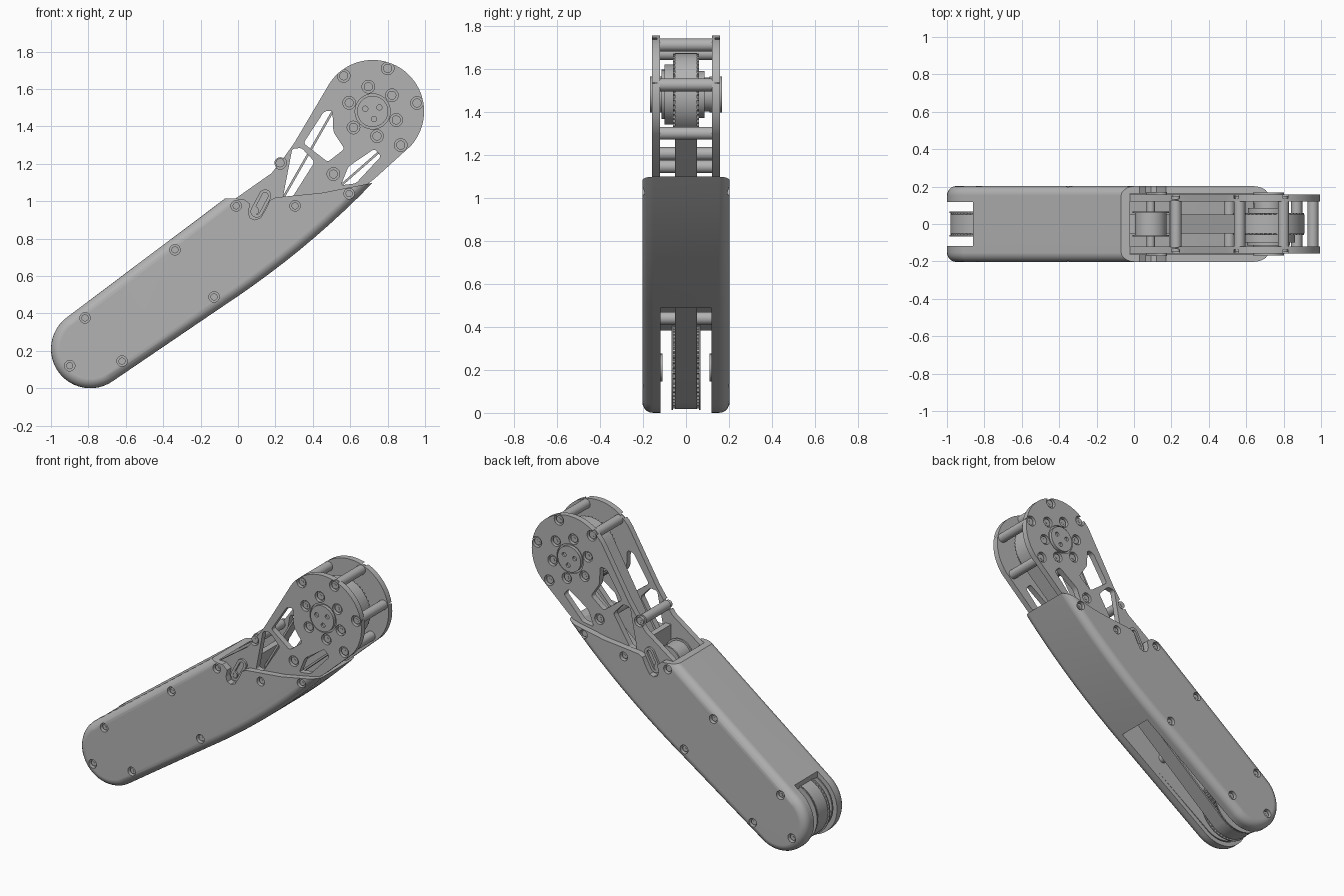
import bpy, bmesh
from math import sin, cos, radians, pi

cube = bpy.data.objects.get("Cube")
if cube:
    bpy.data.objects.remove(cube)

grey = bpy.data.materials.new("satin_grey")
grey.use_nodes = True
grey.diffuse_color = (0.45, 0.45, 0.45, 1)
grey.node_tree.nodes["Principled BSDF"].inputs["Base Color"].default_value = (0.45, 0.45, 0.45, 1)
parts = []
LOW, TOP, IDLER = (-0.79, 0.21), (0.72, 1.48), (0.09, 0.95)


def finish(bm, name):
    bmesh.ops.recalc_face_normals(bm, faces=bm.faces[:])
    me = bpy.data.meshes.new(name)
    bm.to_mesh(me)
    bm.free()
    me.materials.append(grey)
    ob = bpy.data.objects.new(name, me)
    bpy.context.scene.collection.objects.link(ob)
    parts.append(ob)
    return ob


def add_prism(bm, pts, y0, y1, corner=0):
    """Extrude an x-z outline along y, optionally rounding its corners."""
    face = bm.faces.new([bm.verts.new((x, y0, z)) for x, z in pts])
    old = set(face.verts)
    new = bmesh.ops.extrude_face_region(bm, geom=[face])["geom"]
    top = [v for v in new if isinstance(v, bmesh.types.BMVert)]
    bmesh.ops.translate(bm, verts=top, vec=(0, y1 - y0, 0))
    if corner:
        side = [e for v in top for e in v.link_edges if e.other_vert(v) in old]
        bmesh.ops.bevel(bm, geom=side, offset=corner, segments=4, profile=0.5, affect='EDGES')


def prism(name, pts, y0, y1, corner=0):
    bm = bmesh.new()
    add_prism(bm, pts, y0, y1, corner)
    return finish(bm, name)


def arc(c, r, a0, a1, n=24):
    steps = [radians(a0 + (a1 - a0) * i / n) for i in range(n + 1)]
    return [(c[0] + r * cos(a), c[1] + r * sin(a)) for a in steps]


def circle(c, r, n=32):
    return arc(c, r, 0, 360, n)[:-1]


def bend(a, b, c, n=12):
    """Quadratic curve from a to c, pulled towards b."""
    ts = [i / n for i in range(n + 1)]
    return [tuple((1 - t) ** 2 * p + 2 * t * (1 - t) * q + t * t * r for p, q, r in zip(a, b, c)) for t in ts]


def discs(name, centres, r, spans, n=24):
    """One object made of cylinders along y."""
    bm = bmesh.new()
    for c in centres:
        for y0, y1 in spans:
            add_prism(bm, circle(c, r, n), y0, y1)
    return finish(bm, name)


def apply_mods(ob):
    dg = bpy.context.evaluated_depsgraph_get()
    me = bpy.data.meshes.new_from_object(ob.evaluated_get(dg))
    ob.modifiers.clear()
    ob.data = me


def cut(ob, *cutters):
    for c in cutters:
        m = ob.modifiers.new("cut", 'BOOLEAN')
        m.operation, m.solver, m.object = 'DIFFERENCE', 'EXACT', c
        apply_mods(ob)
        parts.remove(c)
        bpy.data.objects.remove(c)


def both(a, b):
    return [(-b, -a), (a, b)]


# Outer shell: rounded prism, hollowed, opened at the top and slotted at the low end
under = bend((-0.1, 0.425), (0.45, 0.785), (0.85, 1.24))
inner = [(x - 0.018, z + 0.024) for x, z in under]
bm = bmesh.new()
add_prism(bm, arc(LOW, 0.21, 127, 305) + under + [(0.4, 1.367)], -0.203, 0.203)
rim = [e for e in bm.edges if abs(e.verts[0].co.y - e.verts[1].co.y) < 0.001]
bmesh.ops.bevel(bm, geom=rim, offset=0.05, segments=5, profile=0.5, affect='EDGES')
shell = finish(bm, "outer_shell")
opening = prism("opening_cutter", [(-0.07, 1.015), (0.03, 1.012), (0.065, 0.985), (0.055, 0.94), (0.065, 0.91),
                (0.09, 0.9), (0.12, 0.91), (0.15, 0.96), (0.17, 1.005), (0.2, 1.02), (0.45, 1.045),
                (0.73, 1.10), (1.2, 1.2), (1.2, 1.8), (-0.07, 1.8)], -0.3, 0.3)
cavity = prism("cavity_cutter", arc(LOW, 0.18, 127, 305) + inner + [(0.4, 1.33)], -0.162, 0.162)
slot = prism("slot_cutter", [(-1.2, -0.2), (0.2, -0.2), (0.0, 0.48), (-0.05, 0.55), (-0.86, 0.36),
             (-0.86, 0.6), (-1.2, 0.6)], -0.118, 0.118)
shell_screws = [(-0.01, 0.975), (0.305, 0.975), (0.594, 1.04), (-0.337, 0.74), (-0.128, 0.488),
                (-0.818, 0.376), (-0.9, 0.12), (-0.62, 0.145)]
cut(shell, opening, cavity, slot, discs("screw_pockets", shell_screws, 0.028, both(0.176, 0.3)))
discs("shell_screw_heads", shell_screws, 0.019, both(0.165, 0.19), 16)
discs("shell_screw_sockets", shell_screws, 0.009, both(0.188, 0.1915), 6)

# Fork side plates with truss windows
outline = (arc(LOW, 0.172, 127, 305) + [p for p in inner if p[0] < 0.42] + [(0.53, 0.965), (0.73, 1.12)]
           + arc(TOP, 0.275, -42, 147, 36)
           + [(0.30, 1.31), (0.25, 1.24), (0.18, 1.15), (0.08, 1.08), (-0.04, 0.995)])
windows = [[(0.46, 1.48), (0.505, 1.485), (0.51, 1.37), (0.57, 1.28), (0.48, 1.21), (0.35, 1.31)],
           [(0.29, 1.28), (0.34, 1.285), (0.41, 1.21), (0.29, 1.02), (0.24, 1.02)],
           [(0.59, 1.185), (0.73, 1.28), (0.765, 1.24), (0.63, 1.095), (0.55, 1.085)]]
standoffs = [(0.565, 1.67), (0.80, 1.71), (0.957, 1.525), (0.87, 1.30), (0.51, 1.145), (0.225, 1.205)]
ring = arc(TOP, 0.134, 40, 340, 5)
for side, s in (("right", -1), ("left", 1)):
    y0, y1 = sorted((0.12 * s, 0.158 * s))
    plate = prism("fork_plate_" + side, outline, y0, y1)
    through = [prism("window_cutter", w, y0 - 0.1, y1 + 0.1, 0.014) for w in windows]
    span = [tuple(sorted((0.135 * s, 0.3 * s)))]
    groove = [tuple(sorted((0.148 * s, 0.3 * s)))]
    cut(plate, *through, discs("screw_cutter", standoffs + ring, 0.034, span),
        discs("groove_cutter", [TOP], 0.094, groove, 40))
discs("plate_screw_heads", standoffs + ring, 0.024, both(0.13, 0.149), 20)
discs("plate_screw_sockets", standoffs + ring, 0.011, both(0.147, 0.1505), 6)
discs("standoffs", standoffs, 0.03, [(-0.125, 0.125)])
discs("hidden_standoffs", [(-0.33, 0.44)], 0.03, [(-0.125, 0.125)])

# Axle caps with three dimples on each side of the top joint
caps = discs("axle_caps", [TOP], 0.083, both(0.11, 0.168), 40)
cut(caps, discs("dimple_cutter", [arc(TOP, 0.042, a, a, 1)[0] for a in (30, 160, 280)], 0.014,
                both(0.155, 0.3), 16))


# Toothed pulleys, hubs and drive housing
def pulley(name, c, r, teeth, w):
    pts = []
    for i in range(teeth):
        for k, rr in enumerate((r, r, r - 0.012, r - 0.012)):
            a = 2 * pi * (i + k / 4) / teeth
            pts.append((c[0] + rr * cos(a), c[1] + rr * sin(a)))
    return prism(name, pts, -w, w)


pulley("lower_pulley", LOW, 0.19, 48, 0.062)
pulley("upper_pulley", TOP, 0.19, 48, 0.06)
discs("lower_pulley_flanges", [LOW], 0.197, both(0.06, 0.068), 48)
discs("lower_bosses", [LOW], 0.065, both(0.109, 0.125), 32)
discs("drive_housing", [TOP], 0.14, [(-0.1, -0.05)], 48)
discs("drive_housing_step", [TOP], 0.115, [(-0.115, -0.09)], 48)
discs("upper_hub", [TOP], 0.11, [(0.05, 0.085)], 40)
discs("upper_axle", [TOP], 0.08, [(-0.125, 0.125)], 32)

# Belt tensioner: idler roller, flanges and slotted links in the shell notch
discs("idler_roller", [IDLER], 0.085, [(-0.06, 0.06)], 32)
discs("idler_flanges", [IDLER], 0.097, both(0.058, 0.068), 32)
discs("idler_axle", [IDLER], 0.022, [(-0.17, 0.17)], 20)
links = prism("tensioner_links", arc((0.1, 0.945), 0.033, 152, 332, 10) + arc((0.145, 1.03), 0.033, -28, 152, 10),
              -0.172, 0.172)
cut(links, prism("link_slot_cutter", arc((0.1, 0.945), 0.016, 152, 332, 8) + arc((0.145, 1.03), 0.016, -28, 152, 8),
                 -0.3, 0.3),
    prism("link_gap_cutter", [(-0.1, 0.8), (0.3, 0.8), (0.3, 1.2), (-0.1, 1.2)], -0.15, 0.15))
prism("tensioner_bracket", [(0.19, 0.93), (0.23, 0.95), (0.23, 1.09), (0.19, 1.09)], -0.12, 0.12)

# Drive belt: closed ribbon around both pulleys, deflected by the idler
path = (arc(LOW, 0.192, 117, 305, 24) + [(0.2, 0.77)] + arc(TOP, 0.192, -48, 152, 28)
        + arc(IDLER, 0.092, -28, -63, 6))
bm = bmesh.new()
rows = [[bm.verts.new((x, y, z)) for x, z in path] for y in (-0.05, 0.05)]
for i in range(len(path)):
    j = (i + 1) % len(path)
    bm.faces.new((rows[0][i], rows[0][j], rows[1][j], rows[1][i]))
belt = finish(bm, "drive_belt")
belt.modifiers.new("thickness", 'SOLIDIFY').thickness = 0.012
apply_mods(belt)

# Smooth shading with sharp edges kept
bpy.ops.object.select_all(action='DESELECT')
for ob in parts:
    ob.select_set(True)
bpy.context.view_layer.objects.active = shell
bpy.ops.object.shade_smooth_by_angle(angle=radians(30))
shell.modifiers.new("even_normals", 'WEIGHTED_NORMAL').keep_sharp = True
